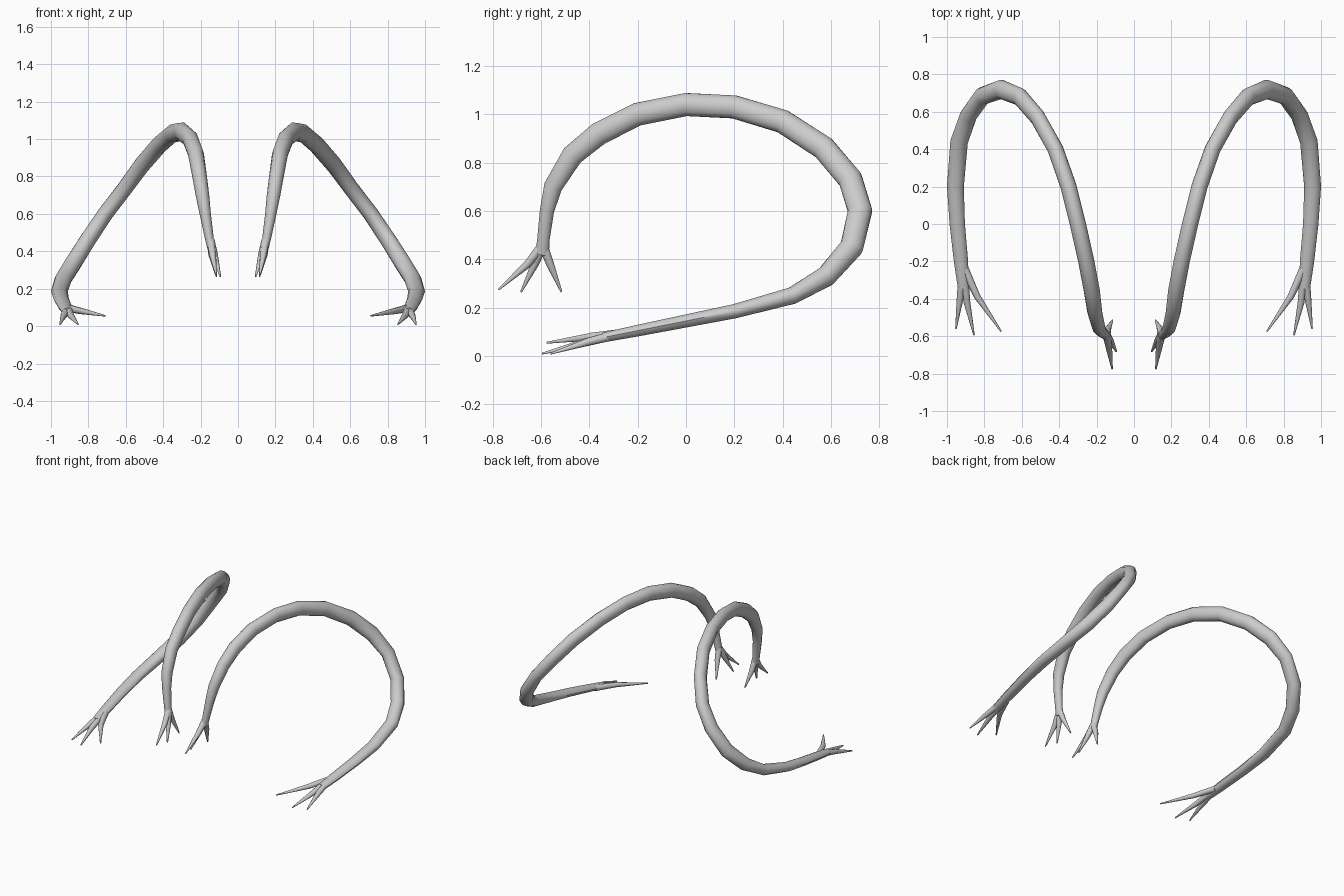
import bpy, bmesh, math
from mathutils import Vector

cube = bpy.data.objects.get("Cube")
if cube:
    bpy.data.objects.remove(cube, do_unlink=True)

grey = bpy.data.materials.new("light grey")
grey.use_nodes = True
colour = (0.6, 0.6, 0.6, 1)
grey.diffuse_color = colour
grey.node_tree.nodes["Principled BSDF"].inputs["Base Color"].default_value = colour
SIDES = 10


def tube(name, path, sizes):
    """Sweep an oval along a path; sizes are (sideways, upright) half widths."""
    bm = bmesh.new()
    pts = [Vector(p) for p in path]
    rings = []
    for i, p in enumerate(pts):
        tangent = (pts[min(i + 1, len(pts) - 1)] - pts[max(i - 1, 0)]).normalized()
        side = (Vector((1, 0, 0)) - tangent * tangent.x).normalized()
        up = tangent.cross(side)
        a, b = sizes[i]
        ring = []
        for k in range(SIDES):
            t = math.tau * k / SIDES
            ring.append(bm.verts.new(p + side * a * math.cos(t) + up * b * math.sin(t)))
        rings.append(ring)
    for r, s in zip(rings, rings[1:]):
        for k in range(SIDES):
            n = (k + 1) % SIDES
            bm.faces.new((r[k], r[n], s[n], s[k]))
    bm.faces.new(rings[0][::-1])
    bm.faces.new(rings[-1])
    bmesh.ops.recalc_face_normals(bm, faces=bm.faces)
    mesh = bpy.data.meshes.new(name)
    bm.to_mesh(mesh)
    bm.free()
    mesh.materials.append(grey)
    ob = bpy.data.objects.new(name, mesh)
    bpy.context.collection.objects.link(ob)
    mirror = ob.modifiers.new("Mirror", 'MIRROR')
    mirror.use_mirror_merge = False
    bpy.ops.object.select_all(action='DESELECT')
    bpy.context.view_layer.objects.active = ob
    ob.select_set(True)
    bpy.ops.object.shade_smooth_by_angle(angle=math.radians(50))
    return ob


# Long looping limb: centre points, then half widths along it
limb = [
    (.145, -.595, .42), (.155, -.59, .48), (.175, -.575, .6), (.19, -.55, .70),
    (.21, -.47, .83), (.225, -.36, .92), (.255, -.2, 1.0), (.30, 0, 1.04),
    (.35, .2, 1.03), (.42, .4, .97), (.515, .57, .86), (.61, .68, .73),
    (.71, .72, .6), (.81, .685, .45), (.885, .58, .33), (.935, .44, .25),
    (.955, .2, .185), (.945, 0, .145), (.925, -.2, .105), (.912, -.34, .077),
]
widths = [
    (.02, .03), (.024, .027), (.03, .031), (.036, .04),
    (.04, .047), (.043, .05), (.043, .05), (.043, .05),
    (.043, .05), (.043, .051), (.042, .052), (.042, .052),
    (.042, .052), (.045, .05), (.047, .045), (.047, .037),
    (.045, .031), (.041, .028), (.038, .025), (.03, .021),
]
tube("limb", limb, widths)

# Tapered digits: root, bend and tip of each
digits = {
    "upper_front_digit": ((.147, -.592, .46), (.135, -.655, .38), (.117, -.775, .275)),
    "upper_middle_digit": ((.147, -.592, .46), (.125, -.625, .38), (.094, -.682, .265)),
    "upper_rear_digit": ((.147, -.592, .46), (.14, -.562, .38), (.115, -.515, .265)),
    "lower_outer_digit": ((.918, -.28, .09), (.93, -.40, .06), (.952, -.56, .01)),
    "lower_middle_digit": ((.908, -.28, .09), (.893, -.42, .055), (.855, -.595, .01)),
    "lower_inner_digit": ((.905, -.24, .095), (.84, -.385, .081), (.71, -.575, .055)),
}
for name, path in digits.items():
    tube(name, path, [(.022, .021), (.018, .017), (.004, .004)])
